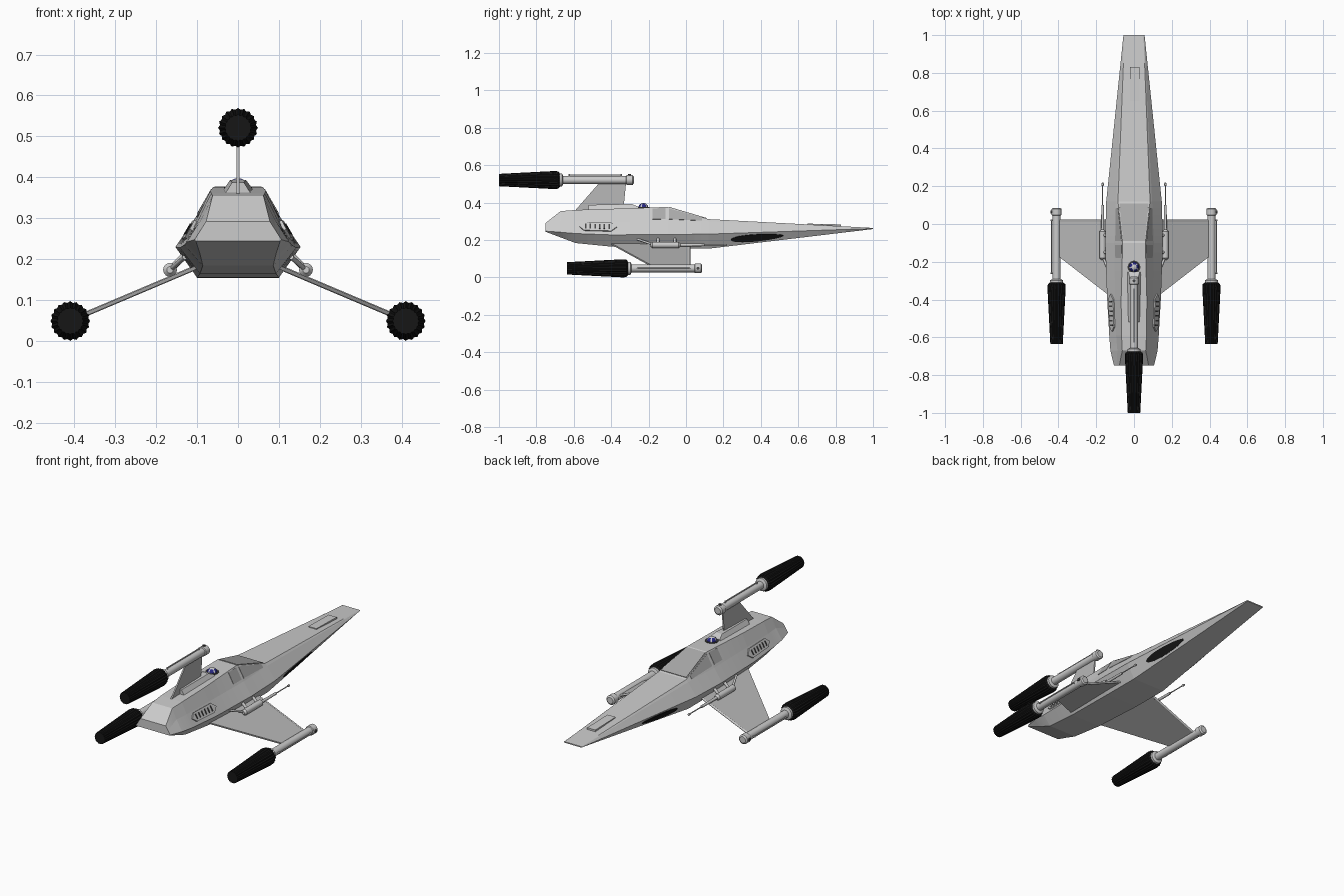
import bpy, bmesh, math
from mathutils import Vector, Matrix

cube = bpy.data.objects.get("Cube")
if cube:
    bpy.data.objects.remove(cube)


def material(name, r, g, b):
    m = bpy.data.materials.new(name)
    m.use_nodes = True
    m.diffuse_color = (r, g, b, 1)
    m.node_tree.nodes["Principled BSDF"].inputs["Base Color"].default_value = (r, g, b, 1)
    return m


HULL = material("light grey", .6, .6, .6)
WING = material("mid grey", .48, .48, .48)
GLASS = material("window grey", .4, .4, .4)
BLACK = material("black", .008, .008, .008)
DARK = material("dark grey", .06, .06, .06)
BLUE = material("navy blue", .02, .02, .22)


def finish(name, bm, *mats, smooth=False):
    bmesh.ops.recalc_face_normals(bm, faces=bm.faces)
    mesh = bpy.data.meshes.new(name)
    bm.to_mesh(mesh)
    bm.free()
    for m in mats:
        mesh.materials.append(m)
    ob = bpy.data.objects.new(name, mesh)
    bpy.context.collection.objects.link(ob)
    if smooth:
        bpy.ops.object.select_all(action='DESELECT')
        ob.select_set(True)
        bpy.context.view_layer.objects.active = ob
        bpy.ops.object.shade_smooth_by_angle(angle=math.radians(35))
    return ob


def loft(name, rings, mat, smooth=False):
    """Skin closed rings of equal length and cap both ends."""
    bm = bmesh.new()
    vs = [[bm.verts.new(p) for p in ring] for ring in rings]
    n = len(vs[0])
    for a, b in zip(vs, vs[1:]):
        for k in range(n):
            bm.faces.new((a[k], a[(k + 1) % n], b[(k + 1) % n], b[k]))
    bm.faces.new(vs[0])
    bm.faces.new(vs[-1])
    return finish(name, bm, mat, smooth=smooth)


def turned(name, x, z, profile, mat, seg=20, groove=1.0):
    """Revolve (y, radius) pairs about an axis along y; groove pulls in every other vertex."""
    rings = []
    for y, r in profile:
        ring = []
        for k in range(seg):
            a = math.tau * k / seg
            rr = r * (groove if k % 2 else 1)
            ring.append((x + rr * math.cos(a), y, z + rr * math.sin(a)))
        rings.append(ring)
    return loft(name, rings, mat, smooth=groove == 1)


def slab(name, points, offset, mat):
    """Thicken a planar outline by a vector to both sides."""
    o = Vector(offset)
    return loft(name, [[Vector(p) - o for p in points], [Vector(p) + o for p in points]], mat)


def rod(name, a, b, r, mat):
    a, b = Vector(a), Vector(b)
    bm = bmesh.new()
    turn = (b - a).to_track_quat('Z', 'Y').to_matrix().to_4x4()
    bmesh.ops.create_cone(bm, cap_ends=True, segments=12, radius1=r, radius2=r,
                          depth=(b - a).length, matrix=Matrix.Translation((a + b) / 2) @ turn)
    return finish(name, bm, mat, smooth=True)


# Hull stations: y, then (x, z) of roof edge, shoulder, widest edge, keel edge
STATIONS = [
    (-.75, (.078, .292), (.092, .27), (.106, .248), (.103, .244)),
    (-.67, (.062, .355), (.088, .30), (.125, .242), (.093, .214)),
    (-.59, (.066, .361), (.095, .30), (.131, .235), (.086, .184)),
    (-.40, (.068, .367), (.10, .30), (.142, .228), (.093, .165)),
    (-.10, (.060, .377), (.105, .30), (.153, .23), (.10, .155)),
    (.12, (.085, .312), (.096, .30), (.147, .232), (.10, .154)),
    (1.0, (.050, .265), (.053, .264), (.056, .262), (.052, .259)),
]


def hull_point(y, edge, v=0, side=1, lift=0):
    """Point on the hull skin at station y, fraction v from edge to edge + 1."""
    for s, t in zip(STATIONS, STATIONS[1:]):
        if y <= t[0]:
            break
    u = (y - s[0]) / (t[0] - s[0])
    corner = [Vector(s[e]).lerp(Vector(t[e]), u) for e in (edge, min(edge + 1, 4))]
    p = corner[0].lerp(corner[1], v)
    d = corner[1] - corner[0]
    n = Vector((-d.y, d.x)).normalized() if d.length else Vector((0, 1))
    p += n * lift
    return Vector((side * p.x, y, p.y))


ys = []
for s, t in zip(STATIONS, STATIONS[1:]):
    ys += [s[0] + (t[0] - s[0]) * k / 6 for k in range(6)]
ys.append(1.0)
loft("hull", [[hull_point(y, e) for e in (1, 2, 3, 4)] +
              [hull_point(y, e, side=-1) for e in (4, 3, 2, 1)] for y in ys], HULL)


def skin_plate(name, outline, edge, side, mat, lift=.003):
    """Thin plate following the hull skin; outline holds (y, v) pairs."""
    loft(name, [[hull_point(y, edge, v, side, h) for y, v in outline] for h in (-.003, lift)], mat)


# Cockpit glass
front = [hull_point(.108, 1), hull_point(-.09, 1)]
wind = [Vector((sx * p.x * .93, p.y, p.z)) for sx, p in
        ((1, front[0]), (1, front[1]), (-1, front[1]), (-1, front[0]))]
slab("windshield", wind, (0, .0008, .003), GLASS)

for side, tag in ((1, "left"), (-1, "right")):
    skin_plate(tag + "_front_window", [(-.09, .08), (.085, .1), (.085, .85), (-.09, .85)],
               1, side, GLASS, .002)
    skin_plate(tag + "_rear_window", [(-.18, .08), (-.11, .08), (-.11, .85), (-.18, .85)],
               1, side, GLASS, .002)

    # Dark oval on the lower nose flank
    oval = [(.38 + .14 * math.cos(a), .5 + .33 * math.sin(a))
            for a in (math.tau * k / 32 for k in range(32))]
    skin_plate(tag + "_nose_oval", oval, 3, side, BLACK)

    # Flank vent with slats
    skin_plate(tag + "_vent", [(-.57, .45), (-.545, .12), (-.40, .12), (-.37, .45),
                               (-.40, .75), (-.545, .75)], 2, side, HULL, .007)
    for k in range(6):
        y = -.54 + k * .025
        skin_plate(tag + "_vent_slat", [(y, .25), (y + .008, .25), (y + .008, .62), (y, .62)],
                   2, side, DARK, .009)

    # Swept lower wing
    slab(tag + "_wing", [(side * .09, .015, .185), (side * .40, .015, .054),
                         (side * .40, -.17, .054), (side * .09, -.41, .185)],
         (side * .0015, 0, .004), WING)
    rod(tag + "_wing_leading_edge", (side * .10, .017, .181), (side * .40, .017, .054), .006, HULL)

    # Flank cannon
    x, z = side * .166, .174
    turned(tag + "_cannon", x, z, [(-.19, .008), (-.18, .017), (-.04, .017), (-.03, .008),
                                   (.10, .007), (.102, .003), (.20, .003), (.203, .006),
                                   (.215, .006), (.22, .002)], HULL, 14)
    for y in (-.15, -.06):
        rod(tag + "_cannon_strut", (x, y, z), (side * .125, y, .215), .008, HULL)
    rod(tag + "_cannon_brace", (side * .13, -.26, .205), (x, -.17, z), .006, HULL)


# Engines: slim tube, collar and ribbed exhaust; out is the direction of the side rod
def engine(tag, x, y, z, out):
    turned(tag + "_exhaust", x, z, [(y - .325, .033), (y - .025, .0485), (y - .008, .046),
                                    (y, .036)], BLACK, 40, .92)
    turned(tag + "_collar", x, z, [(y - .002, .035), (y + .012, .035), (y + .018, .024)], HULL)
    turned(tag + "_tube", x, z, [(y, .021), (y + .355, .021), (y + .358, .026),
                                 (y + .39, .026), (y + .396, .018)], HULL)
    c, o = Vector((x, 0, z)), Vector(out)
    along = Vector((0, 1, 0))
    rod(tag + "_side_rod", c + o * .027 + along * (y + .05), c + o * .027 + along * (y + .33),
        .0035, HULL)
    for d in (.05, .33):
        rod(tag + "_rod_stud", c + along * (y + d), c + o * .031 + along * (y + d), .004, HULL)
    rod(tag + "_end_stud", c + along * (y + .374), c + o * .031 + along * (y + .374), .008, DARK)


engine("left_engine", .41, -.31, .049, (1, 0, 0))
engine("right_engine", -.41, -.31, .049, (-1, 0, 0))
engine("upper_engine", 0, -.675, .521, (0, 0, 1))

# Tail fin and its spine housing
slab("tail_fin", [(0, -.60, .35), (0, -.46, .51), (0, -.32, .51), (0, -.335, .36)],
     (.004, 0, 0), WING)
loft("fin_housing", [[(-w, y, .355), (-t, y, h), (t, y, h), (w, y, .355)]
                     for y, w, t, h in ((-.52, .035, .014, .388), (-.29, .045, .02, .393),
                                        (-.255, .048, .03, .378))], HULL)

# Sensor dome with blue panels
bm = bmesh.new()
bmesh.ops.create_uvsphere(bm, u_segments=20, v_segments=12, radius=.027,
                          matrix=Matrix.Translation((0, -.228, .371)))
for f in bm.faces:
    c = f.calc_center_median() - Vector((0, -.228, .371))
    sector = int((math.atan2(c.y, c.x) + math.pi) / math.tau * 20)
    f.material_index = int(.002 < c.z < .022 and sector % 4 != 0)
finish("sensor_dome", bm, HULL, BLUE, smooth=True)
turned_ring = bmesh.new()
bmesh.ops.create_cone(turned_ring, cap_ends=True, segments=24, radius1=.034, radius2=.034,
                      depth=.012, matrix=Matrix.Translation((0, -.228, .371)))
finish("dome_socket", turned_ring, DARK)

# Raised hatch on the nose
loft("nose_hatch", [[(-.02, y, .26), (-.02, y, h), (.03, y, h), (.03, y, .26)]
                    for y, h in ((.65, .288), (.83, .284))], HULL)
